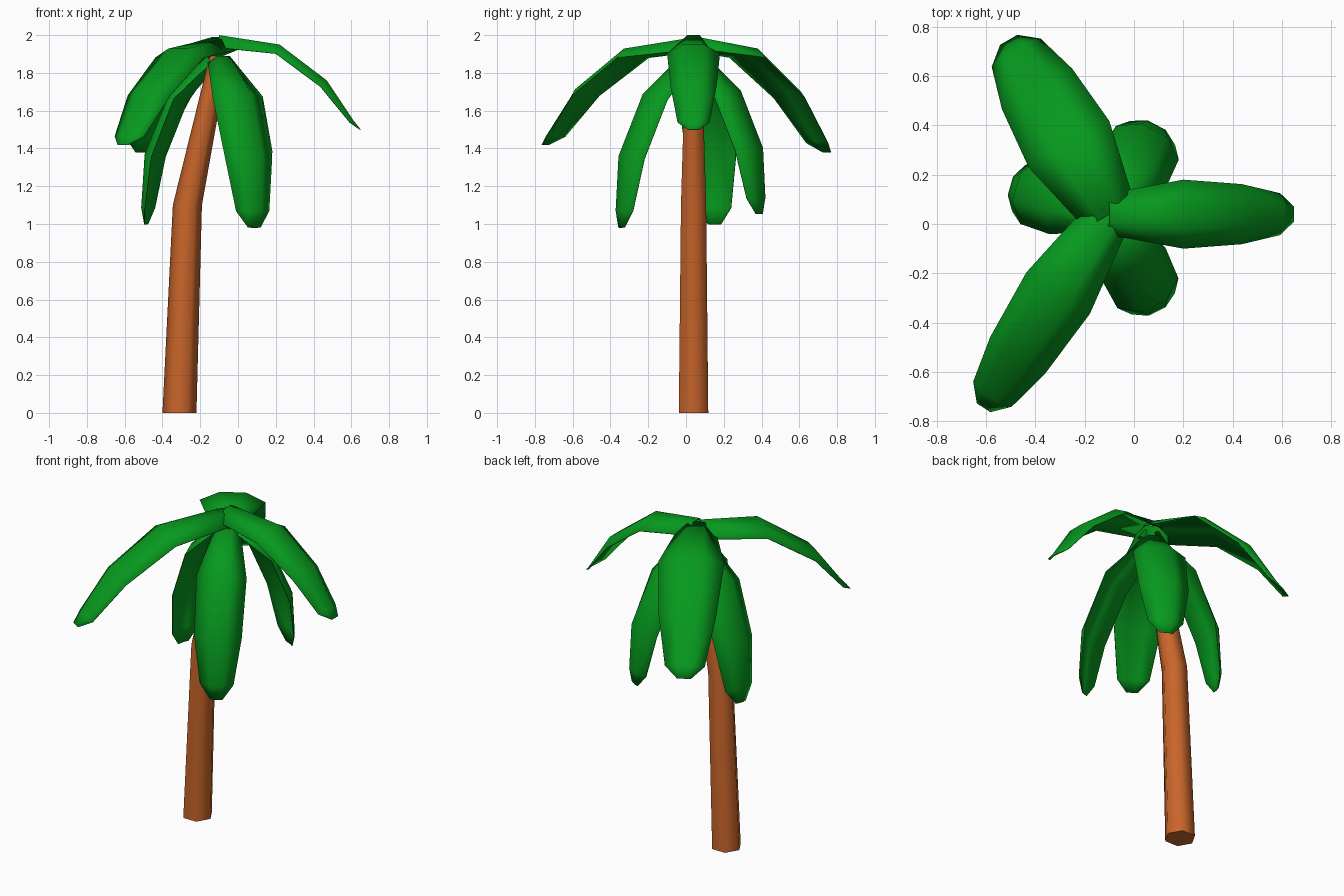
import bpy
import bmesh
from math import cos, sin, radians, tau
from mathutils import Vector

cube = bpy.data.objects.get("Cube")
if cube:
    bpy.data.objects.remove(cube, do_unlink=True)


def make_material(name, colour):
    material = bpy.data.materials.new(name)
    material.use_nodes = True
    material.diffuse_color = colour
    shader = next(n for n in material.node_tree.nodes if n.type == 'BSDF_PRINCIPLED')
    shader.inputs["Base Color"].default_value = colour
    shader.inputs["Roughness"].default_value = 0.8
    return material


def finish(name, bm, material):
    mesh = bpy.data.meshes.new(name)
    bm.to_mesh(mesh)
    bm.free()
    mesh.materials.append(material)
    obj = bpy.data.objects.new(name, mesh)
    bpy.context.collection.objects.link(obj)
    bpy.ops.object.select_all(action='DESELECT')
    obj.select_set(True)
    bpy.context.view_layer.objects.active = obj
    bpy.ops.object.shade_smooth_by_angle(angle=radians(70))
    return obj


def bridge(bm, lower, upper, closed):
    count = len(lower)
    for j in range(count if closed else count - 1):
        k = (j + 1) % count
        bm.faces.new((lower[j], lower[k], upper[k], upper[j]))


leaf_green = make_material("leaf green", (0.002, 0.32, 0.013, 1))
bark_brown = make_material("bark brown", (0.58, 0.13, 0.023, 1))
CROWN_X, CENTRE_Y = -0.1, 0.04


# Bent six-sided trunk: x, z, radius
def make_trunk(path, sides=6):
    bm = bmesh.new()
    rings = []
    for x, z, radius in path:
        rings.append([bm.verts.new((x + radius * cos(tau * i / sides),
                                    CENTRE_Y + radius * sin(tau * i / sides), z))
                      for i in range(sides)])
    for lower, upper in zip(rings, rings[1:]):
        bridge(bm, lower, upper, True)
    bm.faces.new(rings[0][::-1])
    bm.faces.new(rings[-1])
    finish("trunk", bm, bark_brown)


make_trunk([(-0.31, 0, 0.09), (-0.268, 1.1, 0.077), (-0.1, 1.89, 0.05)])

# Frond profiles: distance out, fall, half width, fold depth
UPPER = [(0, 0, 0.083, 0.065), (0.32, 0.05, 0.14, 0.05), (0.57, 0.24, 0.122, 0.045),
         (0.71, 0.45, 0.085, 0.02), (0.75, 0.5, 0.03, 0)]
LOWER = [(0.06, 0, 0.08, 0.05), (0.27, 0.2, 0.145, 0.055), (0.415, 0.53, 0.138, 0.06),
         (0.44, 0.82, 0.098, 0.035), (0.43, 0.91, 0.037, 0.005)]
CREST = 0.4


# Leaf blade with a flat crest and drooping sides, arching out from the crown
def make_frond(name, profile, top, angle, length=1, height=1, width=1):
    a = radians(angle)
    out, side = Vector((cos(a), sin(a), 0)), Vector((-sin(a), cos(a), 0))
    ridge = [Vector((CROWN_X, CENTRE_Y, top - fall * height)) + out * dist * length
             for dist, fall, _, _ in profile]
    bm = bmesh.new()
    rows = []
    for i, (_, _, half, fold) in enumerate(profile):
        tangent = ridge[min(i + 1, len(ridge) - 1)] - ridge[max(i - 1, 0)]
        normal = tangent.cross(side).normalized()
        edge = ridge[i] - normal * fold
        reach = side * half * width
        points = (edge + reach, ridge[i] + reach * CREST,
                  ridge[i] - reach * CREST, edge - reach)
        rows.append([bm.verts.new(p) for p in points])
    for inner, outer in zip(rows, rows[1:]):
        bridge(bm, inner, outer, False)
    obj = finish(name, bm, leaf_green)
    shell = obj.modifiers.new("thickness", 'SOLIDIFY')
    shell.thickness = 0.004
    shell.offset = -1


make_frond("upper_left_frond", UPPER, 2, 0)
make_frond("upper_back_frond", UPPER, 1.99, 120, 1.09, 1.22, 1.35)
make_frond("upper_front_frond", UPPER, 1.985, 237, 1.25, 1.13, 1.1)
make_frond("lower_front_frond", LOWER, 1.89, -64)
make_frond("lower_back_frond", LOWER, 1.89, 62, 0.93, 0.92, 1.05)
make_frond("lower_right_frond", LOWER, 1.89, 164, 0.95, 0.98)
